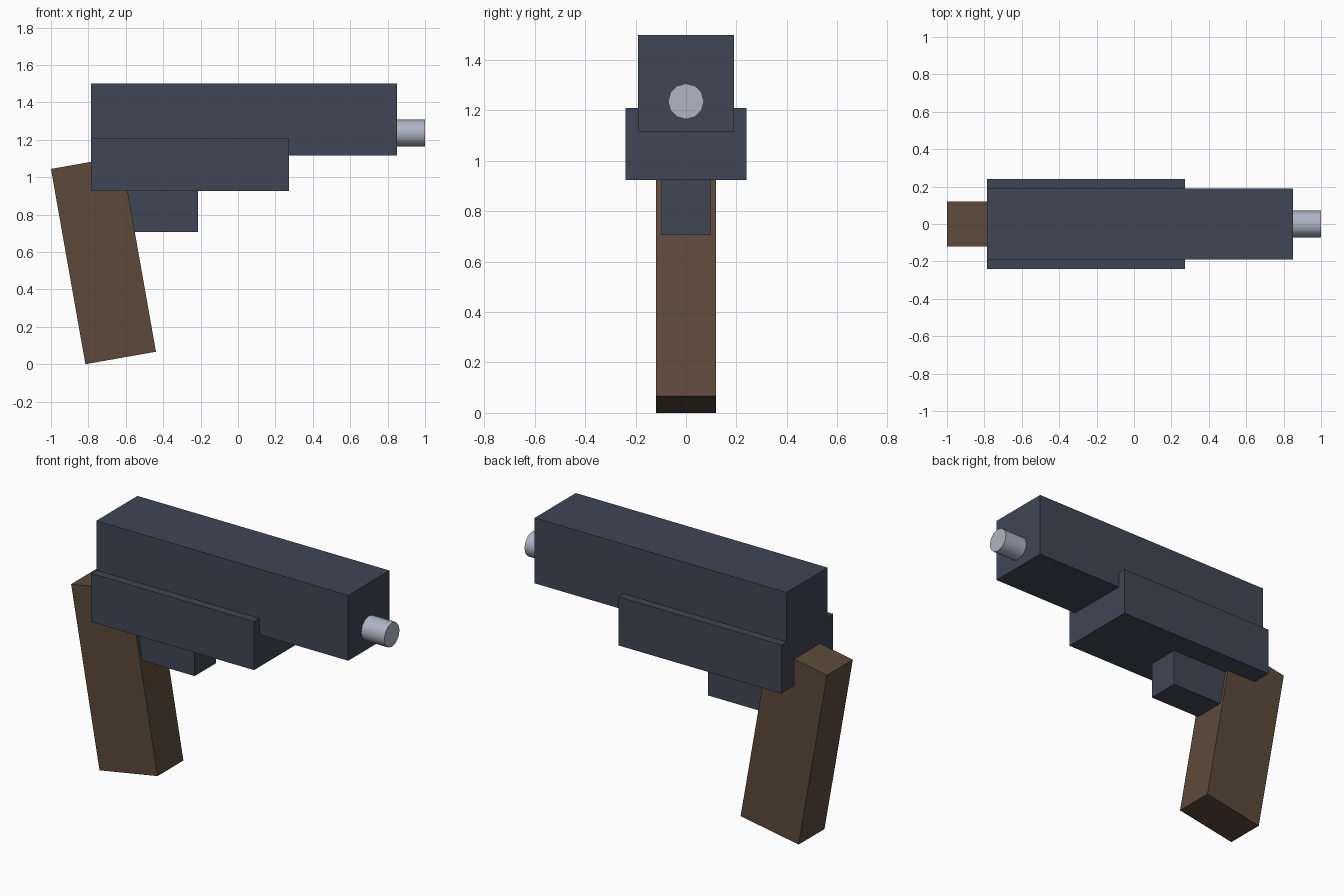
import bpy
from math import radians, sin, cos, pi

if "Cube" in bpy.data.objects:
    bpy.data.objects.remove(bpy.data.objects["Cube"])


def material(name, color):
    m = bpy.data.materials.new(name)
    m.diffuse_color = (*color, 1)
    m.use_nodes = True
    m.node_tree.nodes["Principled BSDF"].inputs["Base Color"].default_value = m.diffuse_color
    return m


steel = material("dark_steel", (0.05, 0.063, 0.09))
wood = material("brown_grip", (0.11, 0.068, 0.043))
silver = material("bright_metal", (0.42, 0.46, 0.55))


def box(name, x0, x1, half_y, z0, z1, mat):
    bpy.ops.mesh.primitive_cube_add(size=1, location=((x0 + x1) / 2, 0, (z0 + z1) / 2))
    ob = bpy.context.object
    ob.name = name
    ob.scale = (x1 - x0, 2 * half_y, z1 - z0)
    ob.data.materials.append(mat)
    return ob


# Upper slide, lower frame and trigger block
box("slide", -0.787, 0.85, 0.191, 1.116, 1.5, steel)
box("frame", -0.787, 0.272, 0.24, 0.925, 1.21, steel)
box("trigger_block", -0.62, -0.213, 0.098, 0.706, 0.95, steel)

# Grip, tilted back about its lowest corner
width, length, tilt = 0.383, 1.06, radians(10)
cx = -1 + length / 2 * sin(tilt) + width / 2 * cos(tilt)
cz = width / 2 * sin(tilt) + length / 2 * cos(tilt)
grip = box("grip", cx - width / 2, cx + width / 2, 0.12, cz - length / 2, cz + length / 2, wood)
grip.rotation_euler.y = -tilt

# Muzzle end of the barrel
bpy.ops.mesh.primitive_cylinder_add(vertices=12, radius=0.071, depth=0.25,
                                    location=(0.875, 0, 1.236), rotation=(0, pi / 2, 0))
barrel = bpy.context.object
barrel.name = "barrel"
barrel.data.materials.append(silver)
bpy.ops.object.shade_smooth_by_angle(angle=radians(40))
